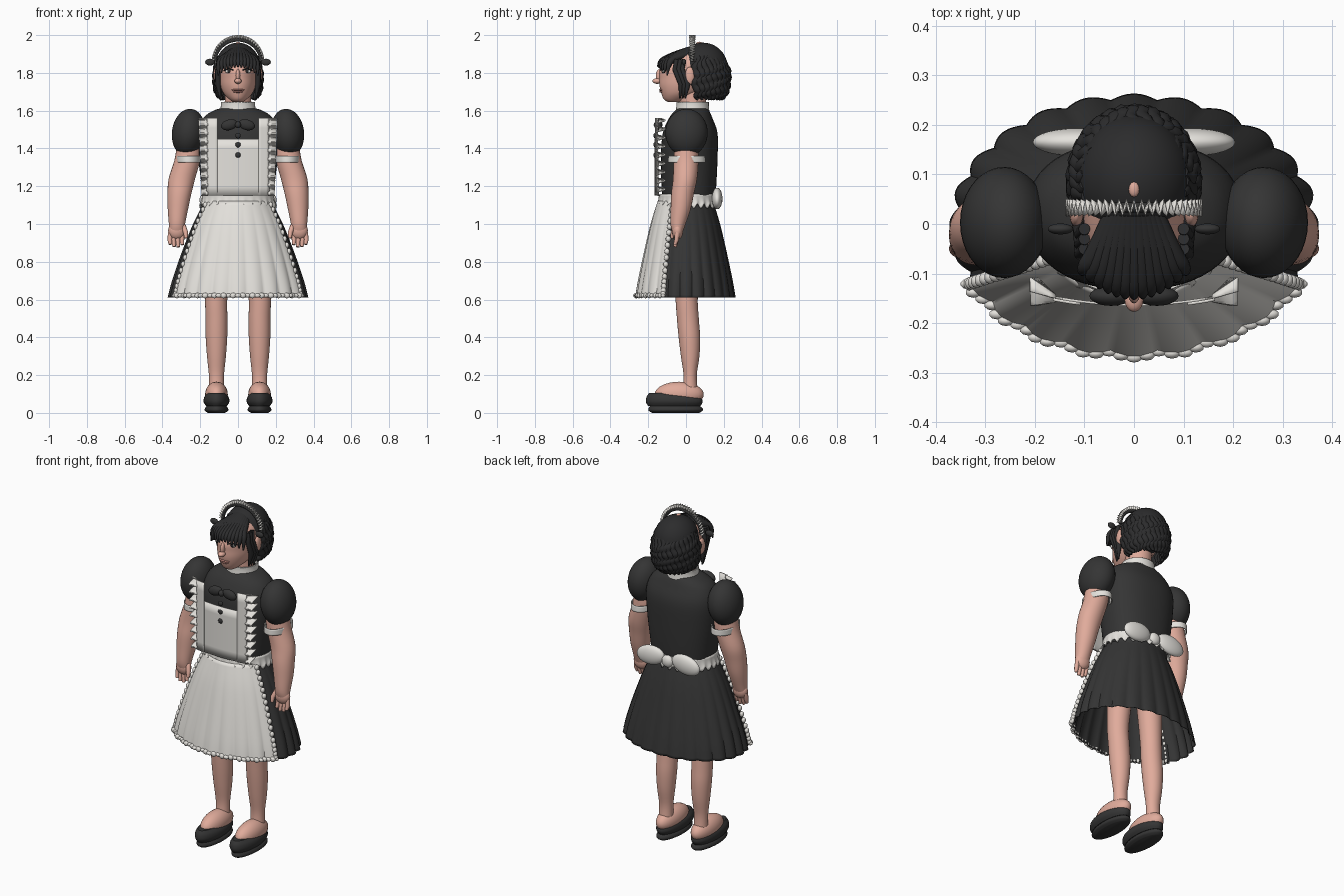
import bpy, bmesh, math
from math import sin, cos, pi, radians
from mathutils import Matrix, Vector

cube = bpy.data.objects.get("Cube")
if cube:
    bpy.data.objects.remove(cube, do_unlink=True)


def material(name, rgb):
    m = bpy.data.materials.new(name)
    m.use_nodes = True
    m.diffuse_color = (*rgb, 1)
    m.node_tree.nodes["Principled BSDF"].inputs["Base Color"].default_value = (*rgb, 1)
    return m


BLACK = material("black_cloth", (.035, .035, .035))
WHITE = material("white_cloth", (.78, .76, .72))
SKIN = material("skin", (.75, .41, .33))
LIP = material("lips", (.55, .25, .21))
HAIR = material("black_hair", (.025, .025, .026))


def finish(name, bm, mat, angle=45):
    bmesh.ops.recalc_face_normals(bm, faces=bm.faces)
    me = bpy.data.meshes.new(name)
    bm.to_mesh(me)
    bm.free()
    me.shade_smooth()
    me.set_sharp_from_angle(angle=radians(angle))
    me.materials.append(mat)
    ob = bpy.data.objects.new(name, me)
    bpy.context.collection.objects.link(ob)
    return ob


def surface(name, fn, nu, nv, mat, loop=False, cap=False, thick=0):
    """Grid from fn(u, v), optionally closed in u, capped at both ends."""
    bm = bmesh.new()
    cols = nu if loop else nu + 1
    rows = [[bm.verts.new(fn(i / nu, j / nv)) for i in range(cols)] for j in range(nv + 1)]
    for a, b in zip(rows, rows[1:]):
        for i in range(nu):
            k = (i + 1) % cols
            bm.faces.new((a[i], a[k], b[k], b[i]))
    if cap:
        bm.faces.new(rows[0])
        bm.faces.new(rows[-1])
    ob = finish(name, bm, mat)
    if thick:
        mod = ob.modifiers.new("thickness", "SOLIDIFY")
        mod.thickness, mod.offset = thick, 0
    return ob


def blend(rings, v):
    """Smooth interpolation through a list of tuples."""
    f = v * (len(rings) - 1)
    i = min(int(f), len(rings) - 2)
    t = f - i
    get = lambda k: rings[max(0, min(k, len(rings) - 1))]
    out = []
    for p, a, b, q in zip(get(i - 1), get(i), get(i + 1), get(i + 2)):
        out.append(a + .5 * t * (b - p + t * (2 * p - 5 * a + 4 * b - q + t * (3 * (a - b) + q - p))))
    return out


def loft(name, rings, mat, n=32, cap=True, power=2, sub=4, thick=0):
    """Rings are (z, x, y, radius_x, radius_y)."""
    def fn(u, v):
        z, x, y, rx, ry = blend(rings, v)
        c, s = cos(2 * pi * u), sin(2 * pi * u)
        e = 2 / power
        return (x + rx * math.copysign(abs(c) ** e, c), y + ry * math.copysign(abs(s) ** e, s), z)
    return surface(name, fn, n, sub * (len(rings) - 1), mat, True, cap, thick)


def balls(name, spots, mat, seg=20):
    """One mesh of ellipsoids, each (centre, radii[, roll about y])."""
    bm = bmesh.new()
    for centre, radii, *roll in spots:
        m = Matrix.Translation(centre) @ Matrix.Rotation(roll[0] if roll else 0, 4, 'Y') @ Matrix.Diagonal((*radii, 1))
        bmesh.ops.create_uvsphere(bm, u_segments=seg, v_segments=seg // 2 + 2, radius=1, matrix=m)
    return finish(name, bm, mat, 80)


def tubes(name, paths, mat, res=3):
    """Rounded strands, each path a list of (x, y, z, radius)."""
    cu = bpy.data.curves.new(name, 'CURVE')
    cu.dimensions, cu.bevel_depth, cu.bevel_resolution, cu.use_fill_caps = '3D', 1, res, True
    for path in paths:
        sp = cu.splines.new('POLY')
        sp.points.add(len(path) - 1)
        sp.use_smooth = True
        for p, (x, y, z, r) in zip(sp.points, path):
            p.co, p.radius = (x, y, z, 1), r
    cu.materials.append(mat)
    ob = bpy.data.objects.new(name, cu)
    bpy.context.collection.objects.link(ob)
    return ob


# Dress body, collar and belt
loft("bodice", [(1.08, 0, .015, .175, .135), (1.2, 0, .015, .192, .145), (1.35, 0, .017, .21, .15),
                (1.48, 0, .022, .215, .145), (1.56, 0, .025, .185, .115), (1.6, 0, .032, .13, .09),
                (1.615, 0, .035, .08, .075)], BLACK, 48, power=2.3)
loft("collar", [(1.595, 0, .035, .092, .086), (1.625, 0, .035, .088, .083), (1.645, 0, .035, .088, .083)],
     WHITE, thick=.006, cap=False)


def belt(u, v):
    a = 2 * pi * u
    ruffle = (1 - v) ** 2
    r = 1 + .06 * ruffle * (1 + .4 * cos(26 * a))
    return (.188 * r * cos(a), .012 + .154 * r * sin(a), 1.095 + .065 * v + .012 * ruffle * sin(26 * a))


surface("belt", belt, 208, 5, WHITE, True, thick=.004)

# Pleated skirt with an apron laid over its front
SKIRT = [(1.12, .175, .142), (1., .235, .178), (.85, .293, .212), (.7, .342, .242), (.61, .363, .256)]


def skirt_point(a, v, gap=0):
    z, rx, ry = blend(SKIRT, v)
    r = 1 + .022 * v * (abs(cos(12 * a)) * -2 + 1) * -1
    return Vector(((rx * r + gap) * sin(a), -(ry * r + gap) * cos(a), z))


surface("skirt", lambda u, v: skirt_point(2 * pi * u, v), 192, 16, BLACK, True, thick=.003)
EDGE = radians(63)
surface("apron_skirt", lambda u, v: skirt_point((2 * u - 1) * EDGE, v * .98, .007), 84, 16, WHITE, thick=.003)
beads = []
for i in range(33):
    a = (i / 16 - 1) * EDGE
    r = .015 if i % 2 else .011
    beads.append((skirt_point(a, .95, .009), (.017, .011, r)))
for i in range(17):
    for s in (-1, 1):
        beads.append((skirt_point(s * EDGE, .06 + .054 * i, .009), (.012, .014, .016)))
balls("apron_beads", beads, WHITE, 10)


# Apron bib, straps and strap ruffles
def bib(u, v):
    x = (2 * u - 1) * (.17 - .025 * v)
    return (x, -.163 + .6 * x * x, 1.15 + .3 * v)


surface("apron_bib", bib, 16, 6, WHITE, thick=.005)
for s, side in ((-1, "right"), (1, "left")):
    def strap(u, v):
        x = .108 + .055 * u
        return (s * x, -.168 + .6 * x * x, 1.15 + .41 * v)

    def frill(u, v):
        x = .158 + .035 * u + .017 * u * v
        return (s * x, -.15 + .014 * u - .022 * (.3 + u) * sin(18 * pi * v), 1.15 + .41 * v)

    surface(side + "_strap", strap, 4, 8, WHITE, thick=.006)
    surface(side + "_strap_frill", frill, 4, 90, WHITE, thick=.004)

    # Puff sleeve, cuff, arm and hand
    balls(side + "_puff_sleeve", [((s * .262, .003, 1.483), (.088, .112, .127), s * -.12)], BLACK, 36)
    loft(side + "_cuff", [(1.325, s * .262, .004, .064, .097), (1.36, s * .262, .004, .064, .095)],
         WHITE, cap=False, thick=.005)
    loft(side + "_arm", [(1.42, s * .262, 0, .062, .062), (1.34, s * .268, 0, .068, .066),
                         (1.24, s * .297, -.005, .07, .064), (1.16, s * .31, -.018, .063, .06),
                         (1.08, s * .318, -.028, .054, .053), (1., s * .323, -.042, .043, .04),
                         (.96, s * .324, -.045, .04, .028)], SKIN, 28)
    balls(side + "_palm", [((s * .324, -.045, .965), (.046, .03, .048))], SKIN)
    fingers = [[(s * x, -.045, .955, .013), (s * (x + .003), -.05, .915, .0125), (s * x, -.058, low, .009)]
               for x, low in ((.294, .89), (.316, .878), (.338, .88), (.358, .892))]
    fingers.append([(s * .29, -.05, .99, .014), (s * .277, -.068, .955, .013), (s * .275, -.075, .925, .009)])
    tubes(side + "_fingers", fingers, SKIN)

    # Leg, foot and shoe
    X = s * .114
    loft(side + "_leg", [(1., s * .09, .01, .08, .08), (.64, X, .003, .06, .06), (.5, X, .01, .058, .058),
                         (.4, X, .018, .057, .057), (.3, X, .022, .05, .049), (.2, X, .022, .04, .035),
                         (.12, X, .022, .04, .04)], SKIN, 28)
    balls(side + "_foot", [((X, -.036, .098), (.06, .13, .067))], SKIN, 28)
    loft(side + "_shoe", [(.036, X, -.062, .055, .138), (.058, X, -.062, .068, .15),
                          (.085, X, -.066, .064, .143), (.105, X, -.08, .045, .115)], BLACK, 36)
    loft(side + "_sole", [(0, X, -.055, .045, .125), (.012, X, -.055, .062, .143), (.026, X, -.055, .06, .142),
                          (.038, X, -.06, .05, .13)], BLACK, 36)

# Bows and buttons
balls("neck_bow", [((s * .046, -.145, 1.525), (.045, .02, .028), s * .25) for s in (-1, 1)]
      + [((0, -.155, 1.525), (.016, .016, .018))], BLACK)
balls("buttons", [((0, -.163, z), (.015, .009, .015)) for z in (1.468, 1.42, 1.365)], BLACK, 14)
balls("back_bow", [((s * .115, .165, 1.135), (.09, .028, .056), s * .15) for s in (-1, 1)]
      + [((0, .172, 1.13), (.035, .022, .035))], WHITE, 28)

# Neck, head and face
loft("neck", [(1.6, 0, .035, .075, .072), (1.65, 0, .035, .07, .07), (1.72, 0, .035, .07, .08)], SKIN)
loft("head", [(1.645, 0, -.065, .025, .03), (1.66, 0, -.055, .046, .062), (1.69, 0, -.025, .075, .105),
              (1.73, 0, .005, .094, .145), (1.77, 0, .022, .101, .163), (1.82, 0, .03, .102, .168),
              (1.87, 0, .055, .095, .145), (1.92, 0, .085, .07, .09)], SKIN, 40)
balls("nose", [((0, -.152, 1.757), (.019, .025, .015)), ((0, -.14, 1.785), (.012, .02, .035))], SKIN)
balls("ears", [((s * .116, .02, 1.785), (.014, .026, .047)) for s in (-1, 1)], SKIN)
balls("mouth", [((0, -.128, 1.71), (.034, .016, .006)), ((0, -.126, 1.7), (.027, .015, .006))], LIP)
balls("eye_whites", [((s * .048, -.118, 1.808), (.02, .008, .01)) for s in (-1, 1)], WHITE)
balls("irises", [((s * .048, -.124, 1.808), (.009, .005, .009)) for s in (-1, 1)], HAIR)
tubes("lashes", [[(s * .025, -.135, 1.815, .003), (s * .048, -.126, 1.823, .005), (s * .076, -.107, 1.813, .003)]
                 for s in (-1, 1)], HAIR)
balls("crown_spot", [((0, .07, 1.957), (.011, .016, .008))], SKIN, 12)

# Hair cap, wavy bob locks and bangs
balls("hair_cap", [((0, .09, 1.83), (.118, .13, .13))], HAIR, 40)
LOCK = [(.098, .1, 1.885, .012), (.112, .128, 1.82, .021), (.113, .13, 1.76, .023),
        (.108, .122, 1.7, .02), (.09, .105, 1.66, .007)]
locks = []
for i in range(21):
    a = radians(-14 + 208 * i / 20)
    path = []
    for j in range(25):
        rx, ry, z, r = blend(LOCK, j / 24)
        b = a + .07 * sin(j * .8 + i)
        path.append((rx * cos(b), .087 + ry * sin(b), z, r * (1 + .13 * sin(j * 1.6 + i))))
    locks.append(path)
for s in (-1, 1):
    for k in range(3):
        locks.append([(s * .1, -.01 - .02 * k, 1.87, .012), (s * .108, -.02 - .02 * k, 1.82, .013),
                      (s * (.113 - .004 * k), .01 - .018 * k, 1.74, .015),
                      (s * (.105 - .006 * k), -.004 - .014 * k, 1.665, .004)])
tubes("bob_locks", locks, HAIR)
bangs = []
for i in range(13):
    t = i / 6 - 1
    path = [(.045 * t, .02, 1.925 - .02 * t * t, .016), (.08 * t, -.06, 1.895 - .02 * t * t, .019),
            (.1 * t, -.128 + .04 * t * t, 1.865 - .015 * t * t, .015),
            (.105 * t, -.15 + .05 * t * t, 1.832 - .045 * t * t, .004)]
    bangs.append([blend(path, j / 12) for j in range(13)])
tubes("bangs", bangs, HAIR)

# Ruffled headband over a dark arch, with small side bows
tubes("headband_base", [[(.122 * cos(pi * i / 32), .033, 1.86 + .115 * sin(pi * i / 32), .01)
                         for i in range(33)]], BLACK)


def ruffle(u, v):
    a, r = pi * u, .116 + .022 * v
    return (r * cos(a), .033 + .016 * (.4 + .6 * v) * cos(56 * a), 1.862 + r * sin(a))


surface("headband_ruffle", ruffle, 112, 2, WHITE, thick=.004)
balls("side_bows", [((s * .148, -.01, 1.857), (.026, .011, .018)) for s in (-1, 1)], BLACK)
